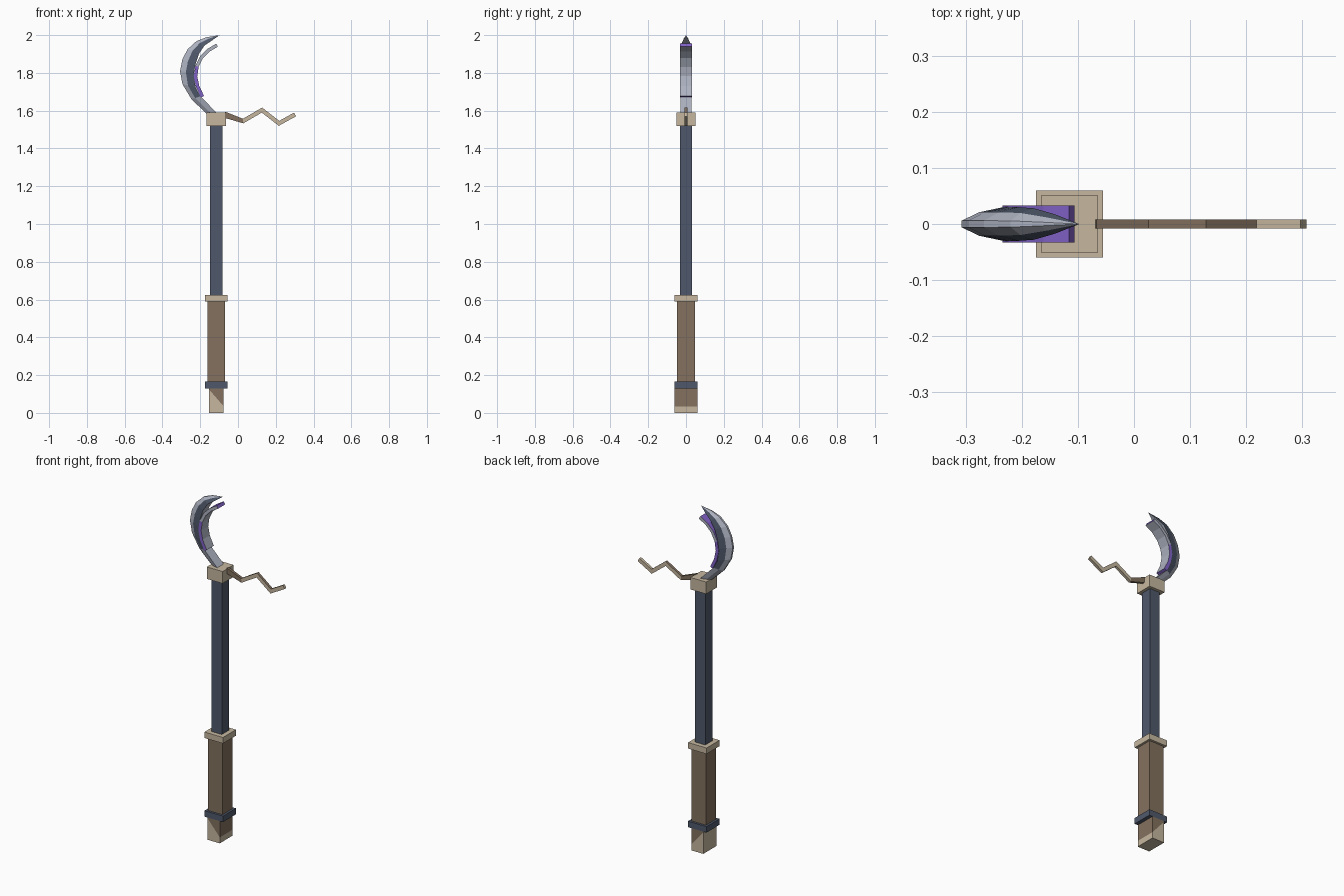
import bpy
import bmesh
from mathutils import Vector

cube = bpy.data.objects.get("Cube")
if cube:
    bpy.data.objects.remove(cube)


def material(name, rgb):
    """Flat material from display colour values."""
    colour = [(c / 255) ** 2.2 for c in rgb] + [1]
    mat = bpy.data.materials.new(name)
    mat.use_nodes = True
    mat.diffuse_color = colour
    bsdf = mat.node_tree.nodes["Principled BSDF"]
    bsdf.inputs["Base Color"].default_value = colour
    bsdf.inputs["Roughness"].default_value = 0.8
    return mat


TAN = material("pale wood", (197, 182, 158))
BROWN = material("brown wood", (130, 112, 95))
NAVY = material("dark steel", (80, 89, 106))
STEEL = material("light steel", (172, 177, 191))
PURPLE = material("purple", (128, 98, 198))

AXIS = -0.115  # x of the shaft


def finish(name, bm, mats):
    bmesh.ops.remove_doubles(bm, verts=bm.verts, dist=0.0005)
    bmesh.ops.recalc_face_normals(bm, faces=bm.faces)
    mesh = bpy.data.meshes.new(name)
    bm.to_mesh(mesh)
    bm.free()
    for mat in mats:
        mesh.materials.append(mat)
    obj = bpy.data.objects.new(name, mesh)
    bpy.context.collection.objects.link(obj)
    return obj


def box_mesh(half_x, half_y, low, high):
    bm = bmesh.new()
    bmesh.ops.create_cube(bm, size=2)
    for v in bm.verts:
        v.co = (AXIS + v.co.x * half_x, v.co.y * half_y,
                high if v.co.z > 0 else low)
    return bm


def loft(name, rings, mats, colour):
    """Skin a row of closed rings; colour(segment, side) picks the material."""
    bm = bmesh.new()
    rows = [[bm.verts.new(p) for p in ring] for ring in rings]
    n = len(rows[0])
    for i in range(len(rows) - 1):
        for j in range(n):
            k = (j + 1) % n
            face = bm.faces.new((rows[i][j], rows[i][k],
                                 rows[i + 1][k], rows[i + 1][j]))
            face.material_index = colour(i, j)
    for row, i in ((rows[0], 0), (rows[-1], len(rows) - 2)):
        bm.faces.new(row).material_index = colour(i, 0)
    return finish(name, bm, mats)


def strip_rings(path, half_depth, thickness):
    """Rectangular sections along an xz path; sides: outer, back, inner, front."""
    pts = [Vector(p) for p in path]
    rings = []
    for i, p in enumerate(pts):
        dirs = [(b - a).normalized() for a, b in zip(pts, pts[1:])]
        before, after = dirs[max(i - 1, 0)], dirs[min(i, len(dirs) - 1)]
        along = (before + after).normalized()
        normal = Vector((-along.y, along.x)) * thickness(i) / along.dot(after)
        rings.append([(p.x + s * normal.x, y * half_depth, p.y + s * normal.y)
                      for s, y in ((1, -1), (1, 1), (-1, 1), (-1, -1))])
    return rings


# Square parts stacked along the shaft
for name, half, low, high, mat in (
        ("lower_ring", 0.06, 0.13, 0.165, NAVY),
        ("grip", 0.047, 0.165, 0.59, BROWN),
        ("grip_collar", 0.06, 0.59, 0.625, TAN),
        ("shaft", 0.033, 0.625, 1.52, NAVY),
        ("head_block", 0.051, 1.52, 1.59, TAN)):
    finish(name, box_mesh(half, half, low, high), [mat])

# Pommel, cut by a slanted colour boundary
bm = box_mesh(0.039, 0.06, 0, 0.13)
slant = Vector((0.09, 0, 0.078)).normalized()
corner = Vector((AXIS - 0.039, 0, 0.125))
bmesh.ops.bisect_plane(bm, geom=bm.verts[:] + bm.edges[:] + bm.faces[:],
                       plane_co=corner, plane_no=slant)
for f in bm.faces:
    f.material_index = int((f.calc_center_median() - corner).dot(slant) > 0)
finish("pommel", bm, [TAN, BROWN])

# Crescent blade: outer edge point, inner edge point, half width
blade = [
    ((-0.162, 1.58), (-0.109, 1.585), 0.03),
    ((-0.246, 1.66), (-0.199, 1.676), 0.03),
    ((-0.294, 1.74), (-0.225, 1.724), 0.03),
    ((-0.307, 1.81), (-0.233, 1.798), 0.03),
    ((-0.294, 1.873), (-0.225, 1.846), 0.03),
    ((-0.267, 1.925), (-0.206, 1.902), 0.03),
    ((-0.22, 1.968), (-0.178, 1.944), 0.028),
    ((-0.167, 1.989), (-0.14, 1.97), 0.017),
    ((-0.097, 2.0), (-0.097, 2.0), 0),
]
rings = []
for outer, inner, w in blade:
    a, b = Vector(outer), Vector(inner)
    ridge = a.lerp(b, 0.42)
    rings.append([(p.x, y * w, p.y) for p, y in (
        (a, -0.2), (a, 0.2), (ridge, 0.7), (b, 1), (b, -1), (ridge, -0.7))])
bm_tip = rings.pop()
rings.append([Vector(p).lerp(Vector(q), 0.99) for p, q in zip(rings[-1], bm_tip)])
loft("crescent_blade", rings, [STEEL, NAVY],
     lambda i, j: int(i > 0 and j in (2, 4)))

# Curved inlay strip inside the crescent
inlay = [(-0.188, 1.674), (-0.214, 1.729), (-0.225, 1.782), (-0.217, 1.835),
         (-0.193, 1.883), (-0.156, 1.92), (-0.111, 1.947)]
loft("crescent_inlay", strip_rings(inlay, 0.033, lambda i: 0.009),
     [STEEL, PURPLE],
     lambda i, j: int(j == 0 or (i < 3 and j != 2)))

# Crooked branch
branch = [(-0.072, 1.579), (0.027, 1.545), (0.127, 1.603),
          (0.217, 1.533), (0.302, 1.58)]
loft("crooked_branch",
     strip_rings(branch, 0.008, lambda i: 0.016 if i == 0 else 0.011),
     [TAN, BROWN],
     lambda i, j: int(i == 0 or (j == 0 and i < 3)))
